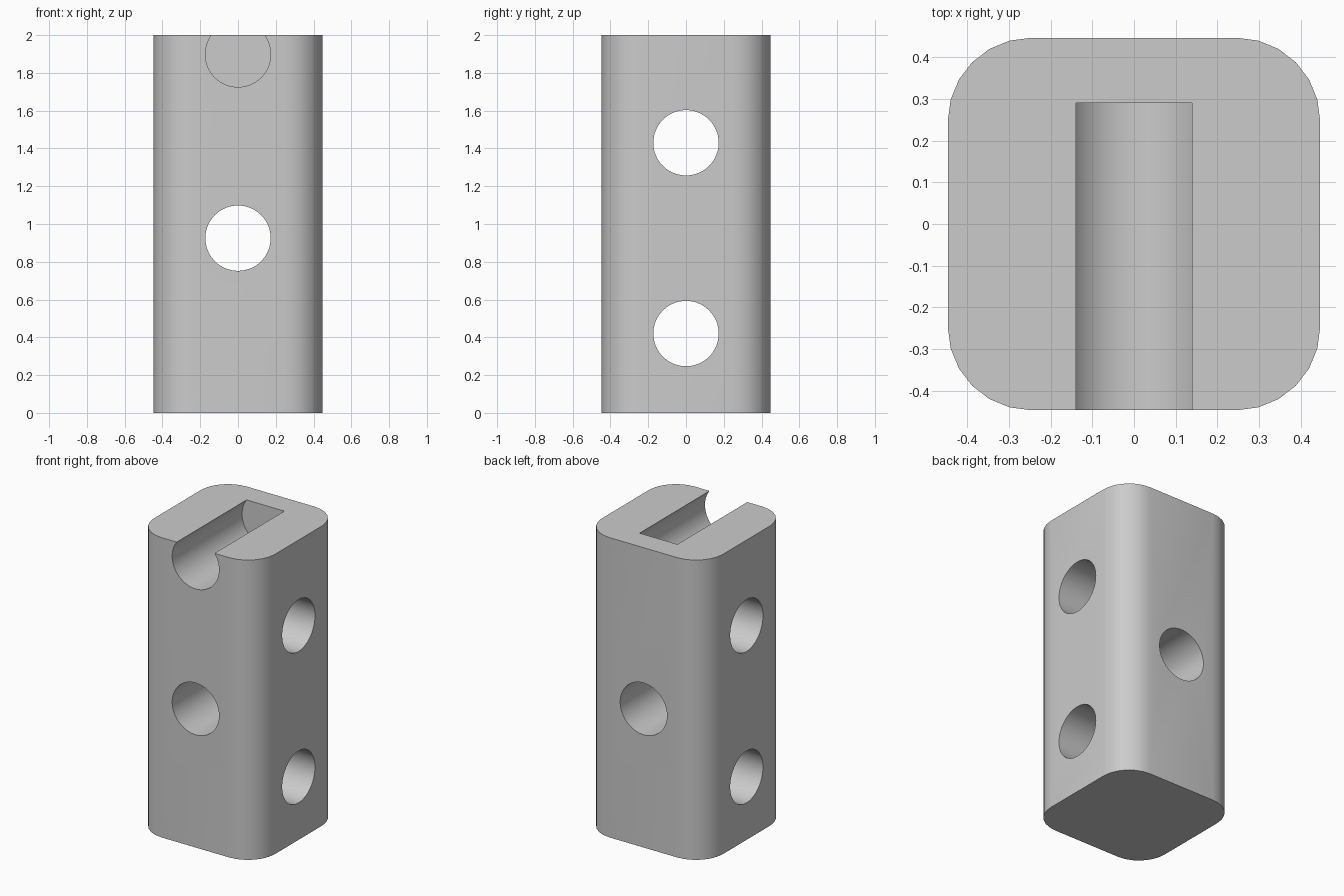
import bpy
import bmesh
from math import pi, sin, cos, radians
from mathutils import Matrix

HALF, HEIGHT, CORNER, STEPS = 0.447, 2.0, 0.2, 6
HOLE = 0.173

cube = bpy.data.objects.get("Cube")
if cube:
    bpy.data.objects.remove(cube, do_unlink=True)

grey = bpy.data.materials.new("plain grey")
grey.use_nodes = True
colour = (0.6, 0.6, 0.6, 1)
grey.diffuse_color = colour
grey.node_tree.nodes["Principled BSDF"].inputs["Base Color"].default_value = colour


def add_object(name, bm):
    bmesh.ops.recalc_face_normals(bm, faces=bm.faces)
    mesh = bpy.data.meshes.new(name)
    bm.to_mesh(mesh)
    bm.free()
    mesh.materials.append(grey)
    obj = bpy.data.objects.new(name, mesh)
    bpy.context.collection.objects.link(obj)
    return obj


# Rounded square column, extruded upward
bm = bmesh.new()
outline = []
inner = HALF - CORNER
for quarter, (sx, sy) in enumerate([(1, 1), (-1, 1), (-1, -1), (1, -1)]):
    for i in range(STEPS + 1):
        a = (quarter + i / STEPS) * pi / 2
        outline.append(bm.verts.new((sx * inner + CORNER * cos(a),
                                     sy * inner + CORNER * sin(a), 0)))
base = bm.faces.new(outline)
result = bmesh.ops.extrude_face_region(bm, geom=[base], use_keep_orig=True)
top = [v for v in result["geom"] if isinstance(v, bmesh.types.BMVert)]
bmesh.ops.translate(bm, verts=top, vec=(0, 0, HEIGHT))
block = add_object("drilled_block", bm)


def drill(name, axis, z, start=-0.6, end=0.6):
    """Cut a round bore along x or y at height z."""
    bm = bmesh.new()
    turn = Matrix.Rotation(pi / 2, 4, "Y" if axis == "X" else "X")
    middle = (start + end) / 2
    offset = (middle, 0, z) if axis == "X" else (0, middle, z)
    bmesh.ops.create_cone(bm, cap_ends=True, segments=64, radius1=HOLE,
                          radius2=HOLE, depth=end - start,
                          matrix=Matrix.Translation(offset) @ turn)
    cutter = add_object(name, bm)
    cutter.hide_render = True
    mod = block.modifiers.new(name, "BOOLEAN")
    mod.operation = "DIFFERENCE"
    mod.solver = "EXACT"
    mod.object = cutter
    bpy.context.view_layer.objects.active = block
    bpy.ops.object.modifier_apply(modifier=mod.name)
    bpy.data.objects.remove(cutter, do_unlink=True)


# Through holes, then the blind groove open at the top and front
drill("lower_side_hole", "X", 0.42)
drill("upper_side_hole", "X", 1.43)
drill("front_hole", "Y", 0.925)
drill("top_groove", "Y", 1.898, end=0.29)

# Smooth curved walls with crisp rims
bpy.ops.object.select_all(action="DESELECT")
block.select_set(True)
bpy.context.view_layer.objects.active = block
bpy.ops.object.shade_smooth_by_angle(angle=radians(30))
